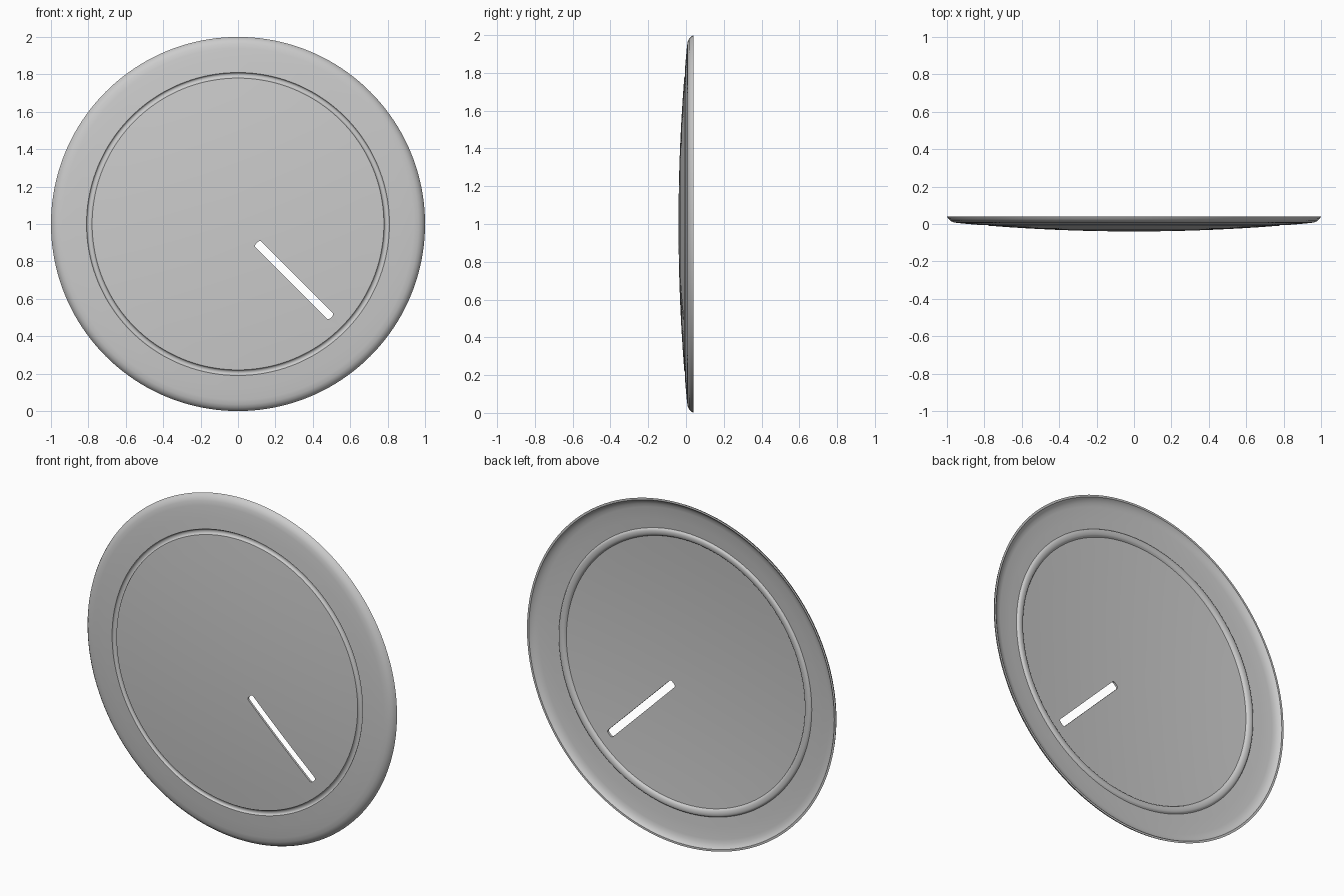
import bpy
import bmesh
from math import pi, cos, radians
from mathutils import Matrix, Vector

cube = bpy.data.objects.get("Cube")
if cube:
    bpy.data.objects.remove(cube, do_unlink=True)

THICK = 0.012
SEGMENTS = 160
RING = 0.795            # radius of the pressed ring

grey = bpy.data.materials.new("light_grey_metal")
grey.use_nodes = True
colour = (0.6, 0.6, 0.6, 1)
grey.diffuse_color = colour
grey.node_tree.nodes["Principled BSDF"].inputs["Base Color"].default_value = colour


def make_object(name, bm):
    bmesh.ops.recalc_face_normals(bm, faces=bm.faces)
    mesh = bpy.data.meshes.new(name)
    bm.to_mesh(mesh)
    bm.free()
    mesh.materials.append(grey)
    obj = bpy.data.objects.new(name, mesh)
    bpy.context.collection.objects.link(obj)
    return obj


def dome(r):
    return -0.04 + 0.046 * (r / 0.95) ** 2


def skin(offset, half_width, depth, rim):
    """Profile of one side of the sheet, from the centre to the edge."""
    pts = [(r, dome(r) + offset) for r in (0, 0.1, 0.25, 0.4, 0.55, 0.68)]
    for i in range(9):
        t = i / 4 - 1
        r = RING + half_width * t
        bulge = depth * max(0, 1 - t * t) ** 0.5
        pts.append((r, dome(r) + offset + bulge))
    pts += [(r, dome(r) + offset) for r in (0.87, 0.94)]
    return pts + rim


# Dished disc: front skin with a groove, back skin with the matching ridge
front = skin(0, 0.015, 0.012, [(0.965, 0.009), (0.982, 0.017), (0.993, 0.028), (1.0, 0.041)])
back = skin(THICK, 0.023, 0.013, [(0.96, 0.021), (0.974, 0.028), (0.983, 0.035), (0.988, 0.041)])
profile = front + back[::-1]

bm = bmesh.new()
verts = [bm.verts.new((r, y, 0)) for r, y in profile]
edges = [bm.edges.new(pair) for pair in zip(verts, verts[1:])]
bmesh.ops.spin(bm, geom=verts + edges, cent=(0, 0, 0), axis=(0, 1, 0),
               angle=2 * pi, steps=SEGMENTS, use_merge=False)
bmesh.ops.remove_doubles(bm, verts=bm.verts, dist=0.0002)
bmesh.ops.translate(bm, verts=bm.verts, vec=(0, 0, 1))
disc = make_object("slotted_disc", bm)

# Diagonal slot cutter with softened corners
bm = bmesh.new()
bmesh.ops.create_cube(bm, size=1, matrix=Matrix.Diagonal((0.562, 0.4, 0.044, 1)))
corners = [e for e in bm.edges
           if abs((e.verts[0].co - e.verts[1].co).normalized().y) > 0.9]
bmesh.ops.bevel(bm, geom=corners, offset=0.012, segments=3, affect='EDGES', profile=0.5)
bmesh.ops.transform(bm, verts=bm.verts,
                    matrix=Matrix.Translation((0.3, 0, 0.7)) @ Matrix.Rotation(radians(45), 4, 'Y'))
cutter = make_object("slot_cutter", bm)

cut = disc.modifiers.new("slot", 'BOOLEAN')
cut.operation = 'DIFFERENCE'
cut.solver = 'EXACT'
cut.object = cutter

# Apply the cut, then drop the helper
bpy.ops.object.select_all(action='DESELECT')
disc.select_set(True)
bpy.context.view_layer.objects.active = disc
bpy.ops.object.modifier_apply(modifier=cut.name)
bpy.data.objects.remove(cutter, do_unlink=True)
bpy.ops.object.shade_smooth_by_angle(angle=radians(35))
